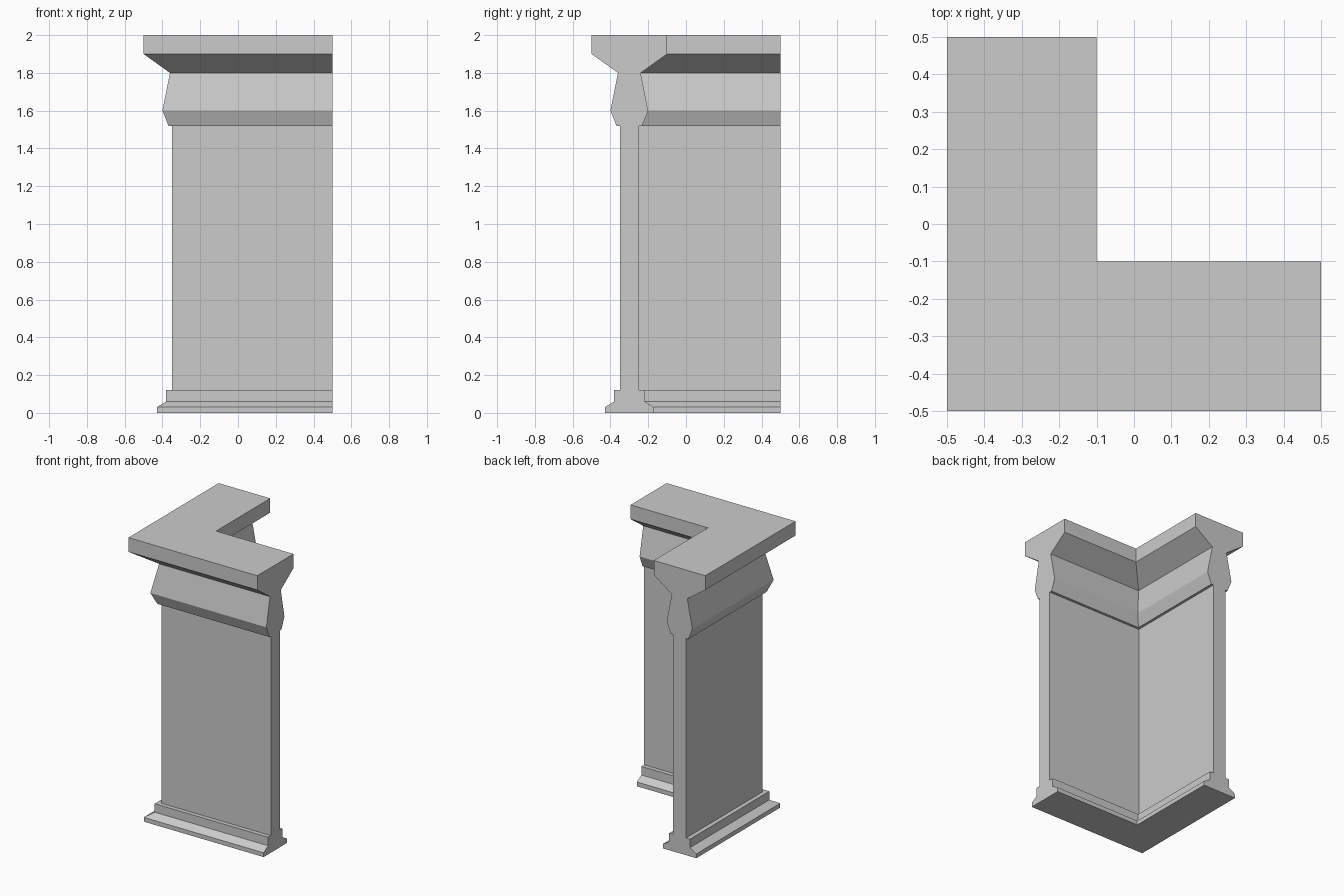
import bpy
import bmesh

cube = bpy.data.objects.get("Cube")
if cube:
    bpy.data.objects.remove(cube, do_unlink=True)

# Plain stone colour
stone = bpy.data.materials.new("grey stone")
stone.use_nodes = True
grey = (0.6, 0.6, 0.6, 1.0)
stone.diffuse_color = grey
stone.node_tree.nodes["Principled BSDF"].inputs["Base Color"].default_value = grey

# Half section of the wall: (half thickness, height)
half = [
    (0.13, 0.0), (0.13, 0.03), (0.08, 0.06), (0.08, 0.12),   # plinth
    (0.05, 0.12), (0.05, 1.52),                              # panel
    (0.068, 1.52), (0.10, 1.60), (0.06, 1.80),               # frieze
    (0.20, 1.90), (0.20, 2.0),                               # coping
]
section = half + [(-d, z) for d, z in reversed(half)]
CENTRE, END = -0.3, 0.5

# Sweep the section along both arms with a mitred corner
bm = bmesh.new()
rings = [
    [bm.verts.new((CENTRE + d, END, z)) for d, z in section],
    [bm.verts.new((CENTRE + d, CENTRE + d, z)) for d, z in section],
    [bm.verts.new((END, CENTRE + d, z)) for d, z in section],
]
n = len(section)
for a, b in zip(rings, rings[1:]):
    for i in range(n):
        j = (i + 1) % n
        bm.faces.new((a[i], a[j], b[j], b[i]))

# Flat ends of the two arms
bm.faces.new(rings[0])
bm.faces.new(rings[-1])
bmesh.ops.recalc_face_normals(bm, faces=bm.faces)

mesh = bpy.data.meshes.new("corner_wall")
bm.to_mesh(mesh)
bm.free()
mesh.materials.append(stone)
wall = bpy.data.objects.new("corner_wall", mesh)
bpy.context.collection.objects.link(wall)
